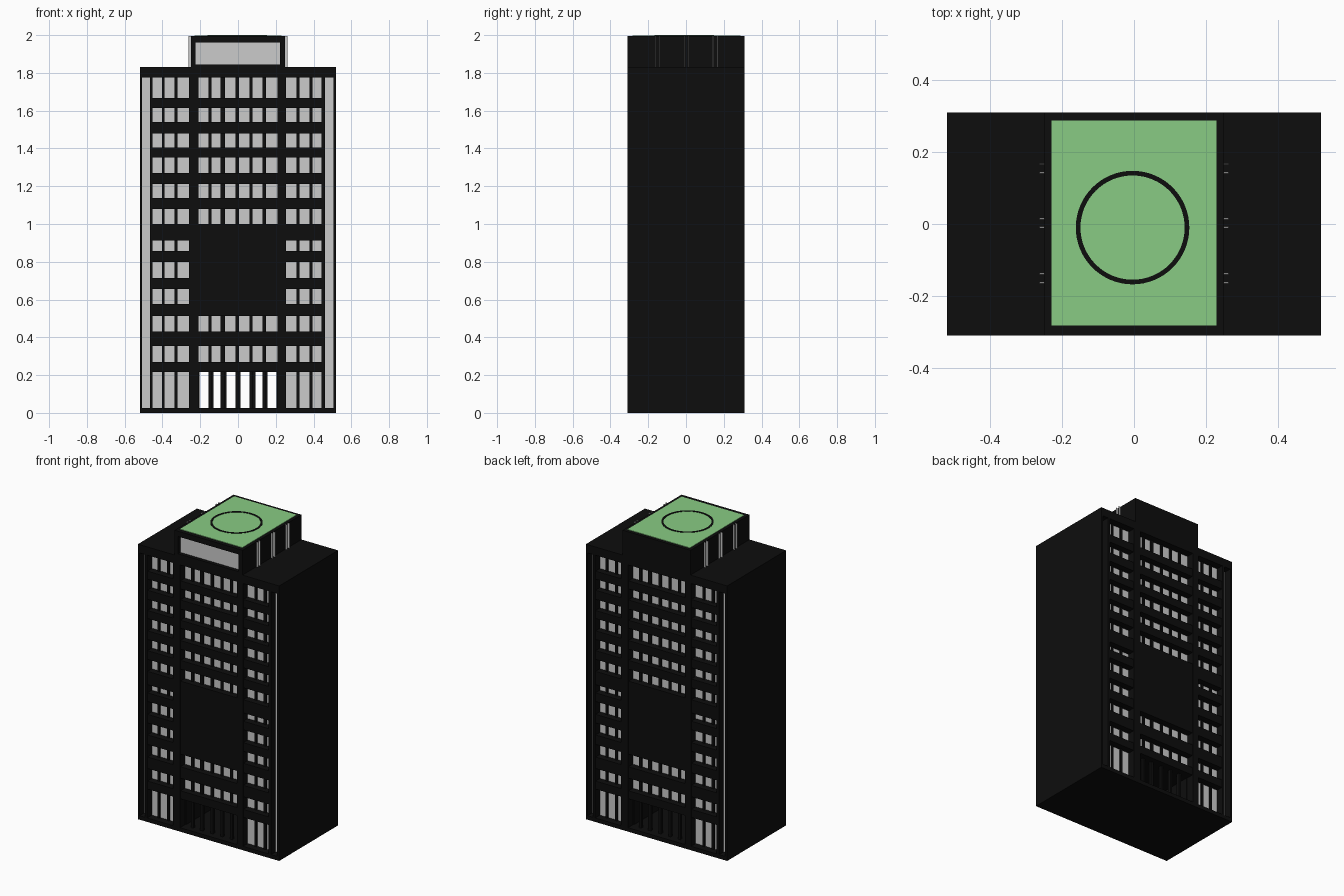
import bpy, bmesh, math
from mathutils import Matrix

if "Cube" in bpy.data.objects:
    bpy.data.objects.remove(bpy.data.objects["Cube"])


def material(name, rgb):
    m = bpy.data.materials.new(name)
    m.diffuse_color = (*rgb, 1)
    m.use_nodes = True
    m.node_tree.nodes["Principled BSDF"].inputs["Base Color"].default_value = m.diffuse_color
    return m


BLACK = material("black", (0.004, 0.004, 0.004))
GREEN = material("green", (0.25, 0.60, 0.23))


def finish(name, bm, mat):
    me = bpy.data.meshes.new(name)
    bm.to_mesh(me)
    bm.free()
    if mat:
        me.materials.append(mat)
    ob = bpy.data.objects.new(name, me)
    bpy.context.collection.objects.link(ob)
    return ob


def boxes(name, items, mat=None, turned=False):
    """Joined boxes given as (x0, x1, y0, y1, z0, z1); turned = spun half a turn to the back."""
    bm = bmesh.new()
    for x0, x1, y0, y1, z0, z1 in items:
        m = Matrix.Translation(((x0 + x1) / 2, (y0 + y1) / 2, (z0 + z1) / 2))
        m = m @ Matrix.Diagonal((x1 - x0, y1 - y0, z1 - z0, 1))
        bmesh.ops.create_cube(bm, size=1, matrix=m)
    if turned:
        bmesh.ops.rotate(bm, verts=bm.verts, matrix=Matrix.Rotation(math.pi, 3, 'Z'))
    return finish(name, bm, mat)


# Window columns of each bay, and window rows
LEFT = [(-.452, -.403), (-.388, -.335), (-.319, -.26)]
MID = [(-.21, -.156), (-.14, -.092), (-.07, -.012), (.004, .062), (.077, .13), (.147, .208)]
RIGHT = [(.253, .31), (.325, .378), (.394, .443)]
ROWS = [(.026, .217), (.27, .354), (.43, .514), (.577, .657), (.714, .8), (.857, .912),
        (1.0, 1.08), (1.138, 1.213), (1.27, 1.352), (1.405, 1.48), (1.54, 1.614), (1.667, 1.775)]
MID_ROWS = ROWS[:3] + ROWS[6:]
BASE, TOP, ROOF = .026, 1.775, 1.83
FRONT, GLASS = -.31, -.26


def gaps(spans):
    return [(a[1], b[0]) for a, b in zip(spans, spans[1:])]


def facade(side, turned):
    # Full-height piers between the bays
    piers = [(-.52, -.508), (-.467, -.452), (-.26, -.21), (.208, .253), (.443, .46), (.506, .52)]
    boxes(side + "_piers", [(a, b, FRONT, -.25, BASE, TOP) for a, b in piers], BLACK, turned)
    # Floor bands and thin window bars
    bands, bars = [], []
    for cols, rows in ((LEFT, ROWS), (MID, MID_ROWS), (RIGHT, ROWS)):
        bands += [(cols[0][0], cols[-1][1], FRONT + .004, -.25, a, b) for a, b in gaps(rows)]
        bars += [(a, b, GLASS - .01, -.25, BASE, TOP) for a, b in gaps(cols)]
    boxes(side + "_floor_bands", bands, BLACK, turned)
    boxes(side + "_window_bars", bars, BLACK, turned)
    # Grey glazing; the middle bay is open at ground level
    panes = [(-.508, -.467, BASE), (-.452, -.26, BASE), (-.21, .208, .24),
             (.253, .443, BASE), (.46, .506, BASE)]
    boxes(side + "_glazing", [(a, b, GLASS, -.25, z, TOP) for a, b, z in panes], None, turned)


facade("front", False)
facade("back", True)

# Core with a passage through the ground floor
boxes("building_core", [(-.52, -.205, -.255, .255, BASE, TOP),
                        (.205, .52, -.255, .255, BASE, TOP),
                        (-.205, .205, -.255, .255, .217, TOP)], BLACK)
boxes("base_slab", [(-.52, .52, FRONT, -FRONT, 0, BASE)], BLACK)
boxes("roof_slab", [(-.52, .52, FRONT, -FRONT, TOP, ROOF)], BLACK)

# Rooftop block with a recessed front window
boxes("rooftop_block", [(-.25, .25, -.28, .31, ROOF, 1.995)], BLACK)
boxes("rooftop_window_frame", [(-.25, -.225, FRONT, -.28, ROOF, 1.995),
                               (.222, .25, FRONT, -.28, ROOF, 1.995),
                               (-.225, .222, FRONT, -.28, ROOF, 1.845),
                               (-.225, .222, FRONT, -.28, 1.96, 1.995)], BLACK)
boxes("rooftop_window", [(-.225, .222, -.285, -.275, 1.845, 1.96)])

# Paired thin fins on both sides of the rooftop block
fins = []
for y in (-.151, .003, .155):
    for dy in (-.012, .012):
        for x in (-.256, .256):
            fins.append((x - .007, x + .007, y + dy - .002, y + dy + .002, ROOF, 1.995))
boxes("rooftop_side_fins", fins)

# Landing pad with its painted ring
boxes("landing_pad", [(-.23, .23, -.283, .288, 1.99, 1.998)], GREEN)
bm = bmesh.new()
N = 64
loops = [[bm.verts.new((-.004 + r * math.cos(2 * math.pi * i / N),
                        -.01 + r * math.sin(2 * math.pi * i / N), z)) for i in range(N)]
         for r, z in ((.158, 1.997), (.158, 2.0), (.145, 2.0), (.145, 1.997))]
for k in range(4):
    a, b = loops[k], loops[(k + 1) % 4]
    for i in range(N):
        j = (i + 1) % N
        bm.faces.new((a[i], a[j], b[j], b[i]))
bmesh.ops.recalc_face_normals(bm, faces=bm.faces)
finish("landing_ring", bm, BLACK)
